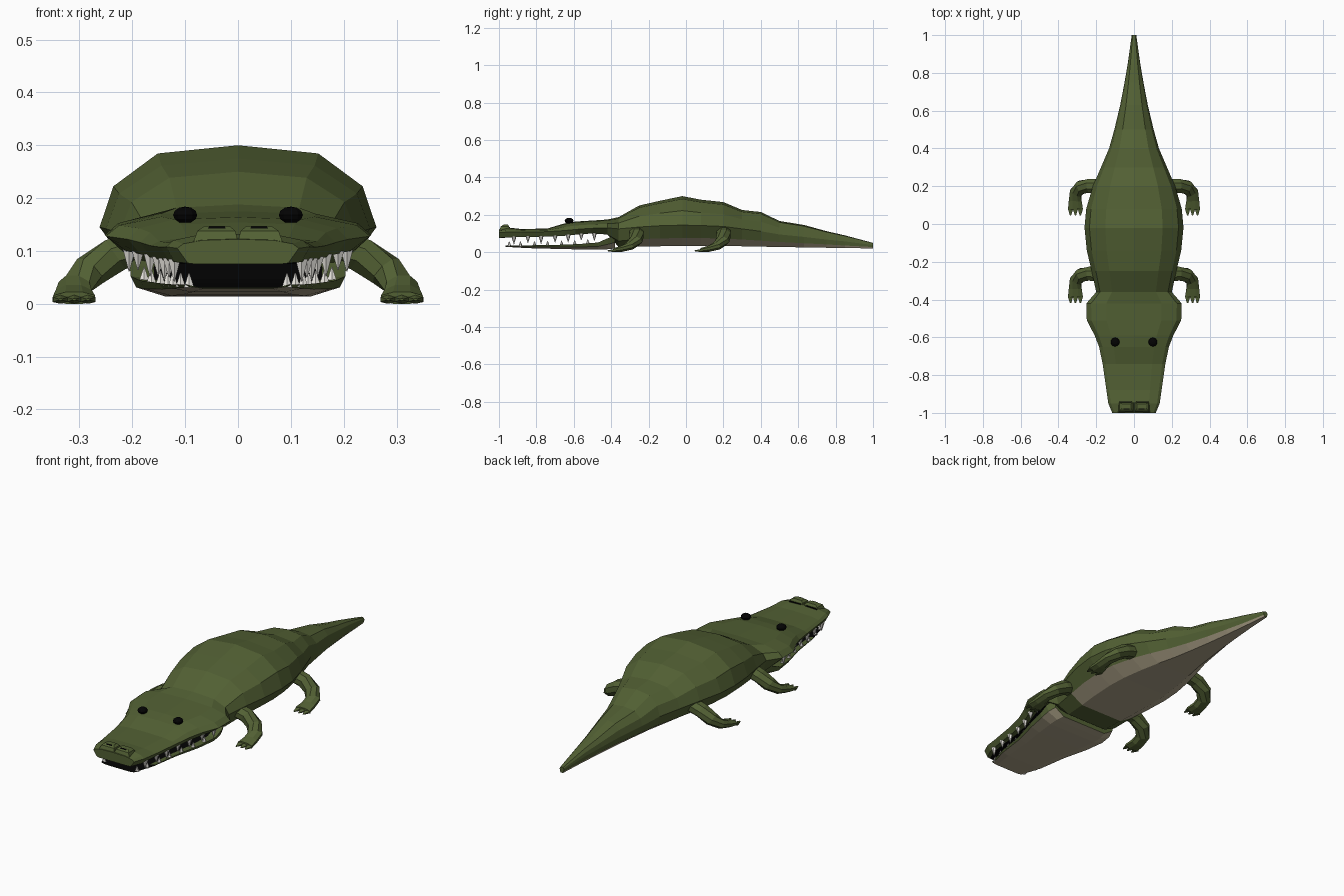
import bpy, bmesh, math
from mathutils import Vector, Matrix


def material(name, rgb):
    m = bpy.data.materials.new(name)
    m.diffuse_color = (*rgb, 1)
    return m


GREEN = material("olive green", (0.085, 0.118, 0.034))
BELLY = material("taupe belly", (0.43, 0.375, 0.255))
BLACK = material("black", (0.001, 0.001, 0.001))
WHITE = material("tooth white", (0.80, 0.78, 0.73))


def finish(bm, name, mats, mirror=False):
    bmesh.ops.recalc_face_normals(bm, faces=bm.faces)
    me = bpy.data.meshes.new(name)
    bm.to_mesh(me)
    bm.free()
    for m in mats:
        me.materials.append(m)
    ob = bpy.data.objects.new(name, me)
    bpy.context.collection.objects.link(ob)
    if mirror:
        ob.modifiers.new("mirror", 'MIRROR').use_mirror_merge = False
    return ob


def loft(bm, rings, rule=None):
    """Skin closed rings; rule(segment index, mean y) picks the material."""
    loops = [[bm.verts.new(p) for p in r] for r in rings]
    n = len(loops[0])
    for a, b in zip(loops, loops[1:]):
        for j in range(n):
            k = (j + 1) % n
            f = bm.faces.new((a[j], a[k], b[k], b[j]))
            if rule:
                f.material_index = rule(j, (a[j].co.y + b[j].co.y) / 2)
    bm.faces.new(loops[0])
    bm.faces.new(loops[-1])


def symmetric(half, y):
    """Closed ring from a half profile that starts and ends on the centre line."""
    pts = half + [(-x, z) for x, z in half[-2:0:-1]]
    return [(x, y, z) for x, z in pts]


# Body with upper head and tail: y, half width, top, widest z, lower half width, lower edge z, floor z
STATIONS = [
    (-1.00, 0.115, 0.122, 0.105, 0.095, 0.077, 0.075),
    (-0.95, 0.136, 0.132, 0.108, 0.120, 0.079, 0.079),
    (-0.88, 0.146, 0.124, 0.107, 0.130, 0.082, 0.082),
    (-0.74, 0.166, 0.127, 0.110, 0.148, 0.083, 0.083),
    (-0.65, 0.185, 0.154, 0.116, 0.165, 0.088, 0.088),
    (-0.59, 0.208, 0.164, 0.122, 0.185, 0.094, 0.094),
    (-0.51, 0.250, 0.169, 0.128, 0.212, 0.100, 0.100),
    (-0.42, 0.252, 0.175, 0.130, 0.214, 0.095, 0.095),
    (-0.36, 0.200, 0.188, 0.125, 0.180, 0.060, 0.028),
    (-0.25, 0.224, 0.250, 0.135, 0.190, 0.070, 0.030),
    (-0.14, 0.250, 0.275, 0.142, 0.205, 0.074, 0.032),
    (-0.02, 0.262, 0.300, 0.145, 0.212, 0.076, 0.034),
    (0.08, 0.253, 0.281, 0.143, 0.205, 0.076, 0.034),
    (0.20, 0.218, 0.268, 0.138, 0.180, 0.073, 0.033),
    (0.30, 0.175, 0.226, 0.125, 0.150, 0.068, 0.032),
    (0.40, 0.132, 0.215, 0.112, 0.116, 0.062, 0.030),
    (0.50, 0.104, 0.167, 0.095, 0.092, 0.055, 0.028),
    (0.63, 0.073, 0.146, 0.082, 0.064, 0.048, 0.026),
    (0.75, 0.050, 0.113, 0.068, 0.044, 0.042, 0.024),
    (0.85, 0.033, 0.090, 0.058, 0.029, 0.036, 0.023),
    (1.00, 0.012, 0.050, 0.038, 0.010, 0.028, 0.020),
]


def body_ring(y, w, top, wz, bw, bz, floor):
    h = top - wz
    inner = 0.84 if y < -0.4 else 0.64
    return symmetric([(0, top), (0.58 * w, top - 0.10 * h), (0.9 * w, wz + 0.5 * h),
                      (w, wz), (bw, bz), (inner * bw, floor), (0, floor)], y)


def body_rule(j, y):
    if y > -0.25:
        return 1 if j in (4, 5, 6, 7) else 0
    # Black palate and throat inside a green lip
    return 2 if y < -0.37 and j in (5, 6) else 0


bm = bmesh.new()
loft(bm, [body_ring(*s) for s in STATIONS], body_rule)
finish(bm, "body_and_upper_head", [GREEN, BELLY, BLACK])

# Lower jaw: y, half width, top, bottom
JAW = [(-0.965, 0.095, 0.036, 0.029), (-0.85, 0.128, 0.037, 0.022),
       (-0.70, 0.150, 0.039, 0.018), (-0.57, 0.185, 0.044, 0.015),
       (-0.47, 0.203, 0.052, 0.014), (-0.42, 0.205, 0.074, 0.016),
       (-0.38, 0.190, 0.092, 0.020)]
bm = bmesh.new()
loft(bm, [symmetric([(0, t - 0.005), (0.78 * w, t - 0.005), (w, t), (0.95 * w, b + 0.45 * (t - b)),
                     (0.68 * w, b), (0, b)], y) for y, w, t, b in JAW],
     lambda j, y: 2 if j in (0, 9) or (y < -0.88 and j in (1, 8)) else 0 if j in (1, 2, 7, 8) else 1)
finish(bm, "lower_jaw", [GREEN, BELLY, BLACK])


def interpolate(table, y, col):
    for a, b in zip(table, table[1:]):
        if a[0] <= y <= b[0]:
            t = (y - a[0]) / (b[0] - a[0])
            return a[col] + t * (b[col] - a[col])


# Teeth along both jaws
def tooth(bm, base, length, radius):
    m = Matrix.Translation((base[0], base[1], base[2] + length / 2))
    if length < 0:
        m = m @ Matrix.Rotation(math.pi, 4, 'X')
    bmesh.ops.create_cone(bm, cap_ends=True, segments=6, radius1=radius, radius2=0.001,
                          depth=abs(length), matrix=m)


bm = bmesh.new()
for i, y in enumerate((-0.92, -0.845, -0.775, -0.70, -0.63, -0.56, -0.49)):
    x = 0.97 * interpolate(STATIONS, y, 4)
    tooth(bm, (x, y, interpolate(STATIONS, y, 5) + 0.004), -0.042 if i % 2 == 0 else -0.036, 0.0135)
finish(bm, "upper_teeth", [WHITE], True)
bm = bmesh.new()
for y in (-0.945, -0.885, -0.81, -0.74, -0.665, -0.595, -0.525):
    x = 0.92 * interpolate(JAW, y, 1)
    tooth(bm, (x, y, interpolate(JAW, y, 2) - 0.005), 0.027, 0.011)
finish(bm, "lower_teeth", [WHITE], True)


# Legs: centre point, half extents across the two ring axes, heading in the ground plane, tilt
LEG = [((0.170, 0.000, 0.110), 0.042, 0.036, 0, 20),
       ((0.232, 0.002, 0.093), 0.040, 0.036, 0, 35),
       ((0.280, -0.005, 0.062), 0.038, 0.033, 25, 42),
       ((0.308, -0.036, 0.034), 0.036, 0.024, 60, 30),
       ((0.311, -0.078, 0.019), 0.037, 0.018, 88, 5),
       ((0.310, -0.122, 0.011), 0.043, 0.012, 92, 0)]


def leg(name, y0):
    bm = bmesh.new()
    rings = []
    for c, a, b, heading, tilt in LEG:
        h, s = math.radians(heading), math.radians(tilt)
        across = Vector((math.sin(h), math.cos(h), 0))
        up = Vector((math.cos(h) * math.sin(s), -math.sin(h) * math.sin(s), math.cos(s)))
        centre = Vector(c) + Vector((0, y0, 0))
        rings.append([centre + across * a * math.cos(t) + up * b * math.sin(t)
                      for t in (math.pi * (2 * i + 1) / 8 for i in range(8))])
    loft(bm, rings)
    # Pointed toes
    for dx in (-0.026, 0.0, 0.026):
        m = (Matrix.Translation((0.310 + dx, y0 - 0.136, 0.008))
             @ Matrix.Diagonal((1, 1, 0.55, 1)) @ Matrix.Rotation(math.pi / 2, 4, 'X'))
        bmesh.ops.create_cone(bm, cap_ends=True, segments=6, radius1=0.017, radius2=0.004,
                              depth=0.036, matrix=m)
    for v in bm.verts:
        v.co.z = max(v.co.z, 0)
    finish(bm, name, [GREEN], True)


leg("front_legs", -0.265)
leg("hind_legs", 0.200)


# Eyes
bm = bmesh.new()
bmesh.ops.create_uvsphere(bm, u_segments=10, v_segments=6, radius=1,
                          matrix=Matrix.Translation((0.100, -0.625, 0.168)) @ Matrix.Diagonal((0.024, 0.024, 0.016, 1)))
finish(bm, "eyes", [BLACK], True)


# Nose bumps with slit nostrils in front and a dark crease behind
def rect(cx, cy, z, a, b):
    return [(cx + sx * a, cy + sy * b, z) for sx, sy in ((-1, -1), (1, -1), (1, 1), (-1, 1))]


bm = bmesh.new()
loft(bm, [rect(0.042, -0.970, 0.118, 0.042, 0.028), rect(0.041, -0.968, 0.138, 0.036, 0.022),
          rect(0.040, -0.964, 0.147, 0.024, 0.012)])
finish(bm, "nose_bumps", [GREEN], True)
bm = bmesh.new()
loft(bm, [rect(0.040, -0.977, 0.138, 0.019, 0.008), rect(0.040, -0.975, 0.1465, 0.015, 0.006)])
loft(bm, [rect(0.044, -0.944, 0.128, 0.034, 0.004), rect(0.044, -0.944, 0.134, 0.030, 0.003)])
finish(bm, "nostrils", [BLACK], True)
